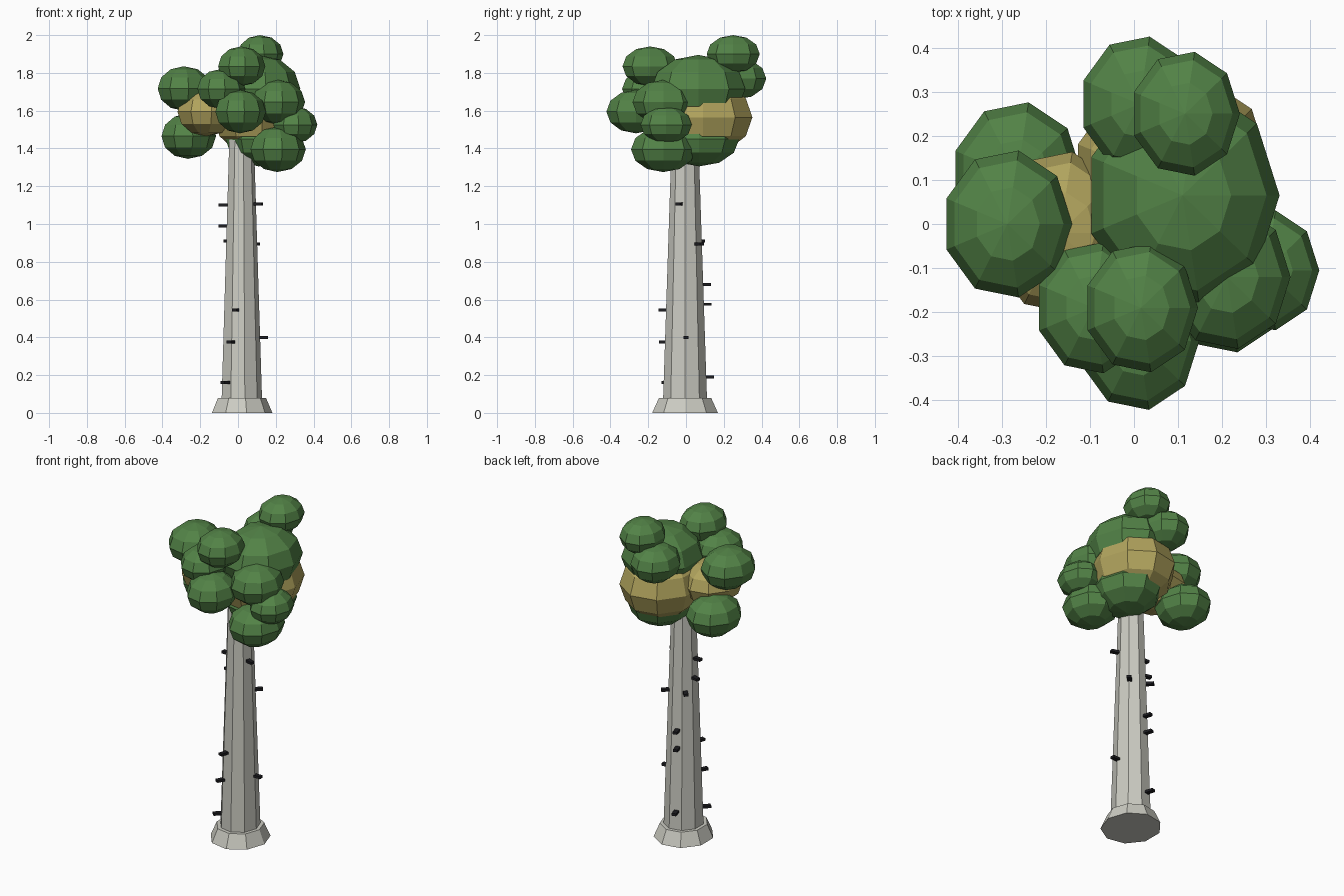
import bpy, bmesh, math
from mathutils import Matrix, Vector

if "Cube" in bpy.data.objects:
    bpy.data.objects.remove(bpy.data.objects["Cube"])


def material(name, rgb):
    m = bpy.data.materials.new(name)
    m.diffuse_color = (*rgb, 1)
    m.use_nodes = True
    m.node_tree.nodes["Principled BSDF"].inputs["Base Color"].default_value = m.diffuse_color
    return m


LEAF = material("leaf green", (0.085, 0.225, 0.062))
GOLD = material("dry gold", (0.44, 0.37, 0.11))
BARK = material("pale bark", (0.60, 0.60, 0.54))
KNOT = material("dark knot", (0.012, 0.012, 0.015))

SIDES = 9
CX, CY = 0.017, -0.005          # trunk axis


def finish(name, bm, mat):
    bmesh.ops.recalc_face_normals(bm, faces=bm.faces)
    me = bpy.data.meshes.new(name)
    bm.to_mesh(me)
    bm.free()
    me.materials.append(mat)
    ob = bpy.data.objects.new(name, me)
    bpy.context.collection.objects.link(ob)
    return ob


def tapered(name, sections, mat, y_scale=1.07):
    """Closed nine-sided column through (z, radius) sections."""
    bm = bmesh.new()
    rings = []
    for z, r in sections:
        rings.append([bm.verts.new((CX + r * math.cos(i * math.tau / SIDES),
                                    CY + r * y_scale * math.sin(i * math.tau / SIDES), z))
                      for i in range(SIDES)])
    for low, high in zip(rings, rings[1:]):
        for i in range(SIDES):
            j = (i + 1) % SIDES
            bm.faces.new((low[i], low[j], high[j], high[i]))
    bm.faces.new(rings[0][::-1])
    bm.faces.new(rings[-1])
    return finish(name, bm, mat)


def clump(name, x, y, z, r, rz, mat):
    """Faceted leaf ball, a little longer in y and flattened in z."""
    bm = bmesh.new()
    bmesh.ops.create_uvsphere(bm, u_segments=SIDES, v_segments=6, radius=1)
    # turn the ball so that one meridian points along +x
    v = max(bm.verts, key=lambda p: (round(p.co.xy.length, 4), p.co.x))
    turn = Matrix.Rotation(-math.atan2(v.co.y, v.co.x), 4, 'Z')
    bm.transform(Matrix.Translation((x, y, z)) @ Matrix.Diagonal((r, r * 1.15, rz, 1)) @ turn)
    return finish(name, bm, mat)


# Root flare and trunk
tapered("root_flare", [(0, 0.165), (0.08, 0.131)], BARK)
tapered("trunk", [(0.04, 0.111), (0.08, 0.110), (1.55, 0.064)], BARK)

# Dark knots: angle around the trunk in degrees, height
knots = [(-18, 1.105), (178, 1.10), (166, 0.99), (132, 0.91), (43, 0.895),
         (104, 0.68), (106, 0.575), (254, 0.545), (242, 0.375), (2, 0.40),
         (228, 0.16), (104, 0.19)]
for n, (deg, z) in enumerate(knots):
    a = math.radians(deg)
    reach = 0.110 - (z - 0.08) * 0.0313 + 0.013
    bm = bmesh.new()
    bmesh.ops.create_cube(bm, size=1)
    bm.transform(Matrix.Translation((CX + reach * math.cos(a), CY + reach * 1.07 * math.sin(a), z))
                 @ Matrix.Rotation(a, 4, 'Z') @ Matrix.Diagonal((0.055, 0.026, 0.015, 1)))
    finish(f"bark_knot_{n + 1}", bm, KNOT)

# Large inner foliage
clump("crown_core", 0.11, 0.065, 1.715, 0.22, 0.18, LEAF)
clump("lower_core", 0.11, 0.07, 1.45, 0.187, 0.145, LEAF)
clump("gold_back", 0.09, 0.09, 1.565, 0.231, 0.20, GOLD)
clump("gold_left", -0.168, -0.02, 1.595, 0.162, 0.13, GOLD)

# Outer leaf clumps: x, y, z, radius, half height
clumps = {
    "top_back": (0.116, 0.25, 1.90, 0.124, 0.10),
    "back": (0.012, 0.272, 1.77, 0.135, 0.11),
    "top_front": (0.016, -0.19, 1.835, 0.129, 0.105),
    "front_left": (-0.092, -0.19, 1.715, 0.131, 0.105),
    "front": (0.01, -0.265, 1.595, 0.138, 0.115),
    "front_right": (0.211, -0.12, 1.645, 0.144, 0.118),
    "right": (0.30, -0.105, 1.525, 0.12, 0.097),
    "low_right": (0.208, -0.12, 1.395, 0.151, 0.12),
    "left": (-0.287, 0.0, 1.717, 0.147, 0.118),
    "low_left": (-0.265, 0.107, 1.465, 0.149, 0.12),
}
for name, values in clumps.items():
    clump("leaf_clump_" + name, *values, LEAF)
